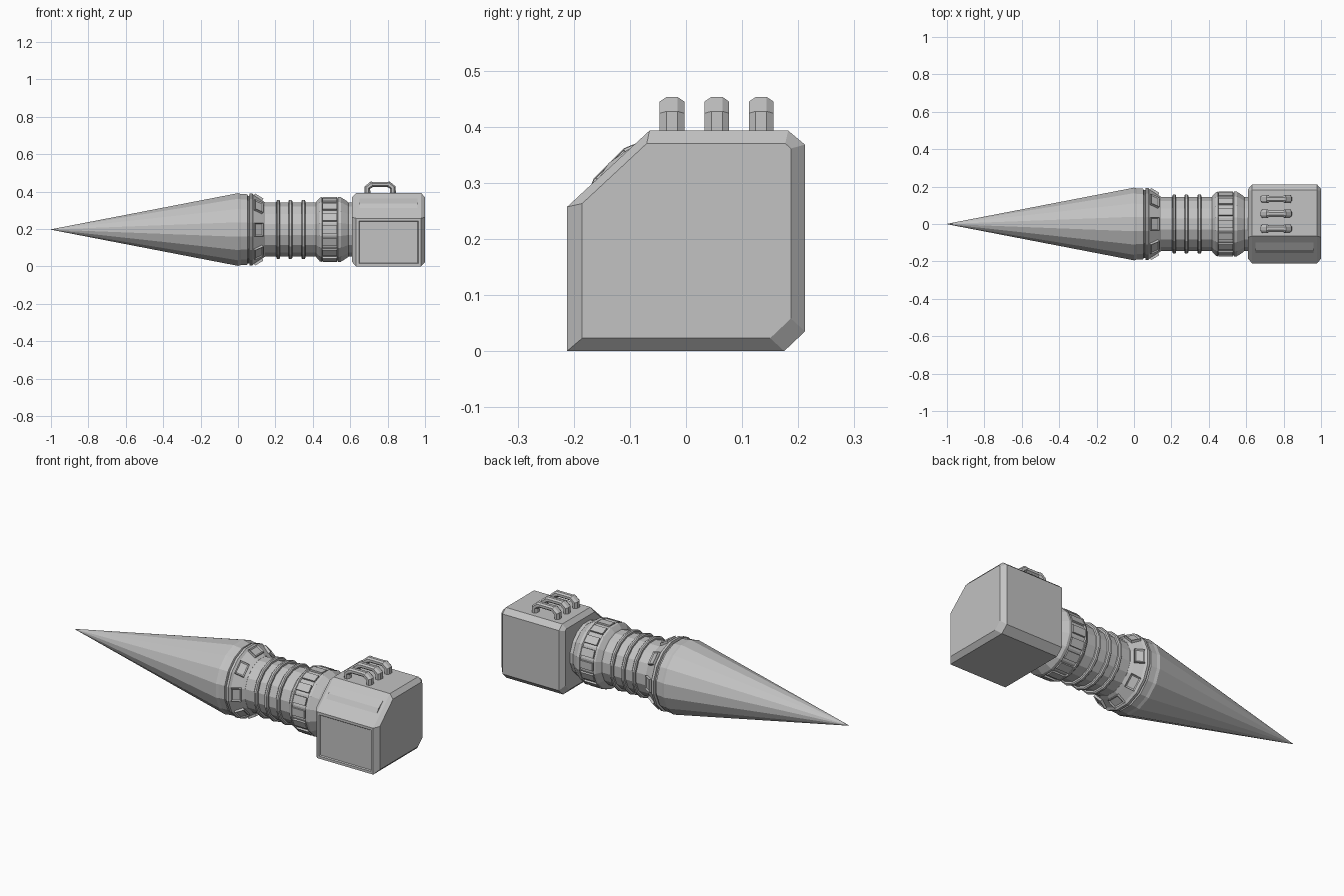
import bpy, bmesh, math
from mathutils import Matrix, Vector

if "Cube" in bpy.data.objects:
    bpy.data.objects.remove(bpy.data.objects["Cube"])

AXIS_Z = 0.197
grey = bpy.data.materials.new("plain_grey")
grey.diffuse_color = (0.54, 0.54, 0.54, 1)
grey.use_nodes = True
grey.node_tree.nodes["Principled BSDF"].inputs["Base Color"].default_value = grey.diffuse_color


def finish(name, bm):
    bmesh.ops.recalc_face_normals(bm, faces=bm.faces[:])
    me = bpy.data.meshes.new(name)
    bm.to_mesh(me)
    bm.free()
    me.materials.append(grey)
    ob = bpy.data.objects.new(name, me)
    bpy.context.collection.objects.link(ob)
    return ob


def loft(bm, rings):
    """Skin a list of equal-length point rings and cap both ends."""
    rows = [[bm.verts.new(p) for p in ring] for ring in rings]
    n = len(rows[0])
    for a, b in zip(rows, rows[1:]):
        for i in range(n):
            j = (i + 1) % n
            bm.faces.new((a[i], a[j], b[j], b[i]))
    bm.faces.new(rows[0])
    bm.faces.new(rows[-1])


def lathe(name, profile, sides=16):
    """Revolve (x, radius) points around the long axis."""
    bm = bmesh.new()
    rings = []
    for x, r in profile:
        angles = [2 * math.pi * (i + 0.5) / sides for i in range(sides)]
        rings.append([(x, r * math.cos(a), AXIS_Z + r * math.sin(a)) for a in angles])
    loft(bm, rings)
    return finish(name, bm)


def radial_plates(name, count, x, r, size, tilt=0.0, inset=0.0):
    """Ring of small plates around the long axis."""
    bm = bmesh.new()
    for i in range(count):
        m = (Matrix.Translation((0, 0, AXIS_Z))
             @ Matrix.Rotation(2 * math.pi * i / count, 4, 'X')
             @ Matrix.Translation((x, 0, r))
             @ Matrix.Rotation(tilt, 4, 'Y')
             @ Matrix.Diagonal((*size, 1)))
        out = bmesh.ops.create_cube(bm, size=1, matrix=m)
        up = (m.to_3x3() @ Vector((0, 0, 1))).normalized()
        if inset:
            faces = {f for v in out["verts"] for f in v.link_faces}
            top = max(faces, key=lambda f: f.calc_center_median().dot(up))
            bmesh.ops.inset_region(bm, faces=[top], thickness=inset, depth=0)
            bmesh.ops.translate(bm, verts=top.verts[:], vec=up * -0.005)
    return finish(name, bm)


# Long pointed cone
lathe("pointed_cone", [(-1.0, 0.001), (0.0, 0.198)])

# Collar behind the cone, with a groove and a tapered shoulder
lathe("collar", [(0.0, 0.198), (0.015, 0.194), (0.05, 0.192), (0.053, 0.184),
                 (0.06, 0.184), (0.063, 0.197), (0.076, 0.197), (0.085, 0.186),
                 (0.13, 0.158), (0.145, 0.148)])
radial_plates("shoulder_plates", 8, 0.108, 0.170, (0.052, 0.072, 0.022),
              math.radians(31), 0.010)

# Narrow neck with three raised hoops
lathe("neck", [(0.13, 0.147), (0.63, 0.147)])
for i, x in enumerate((0.215, 0.28, 0.35)):
    lathe(f"neck_hoop_{i + 1}", [(x - 0.011, 0.142), (x - 0.010, 0.156), (x - 0.005, 0.162),
                                 (x + 0.005, 0.162), (x + 0.010, 0.156), (x + 0.011, 0.142)])

# Ribbed drum
lathe("drum", [(0.415, 0.146), (0.42, 0.153), (0.437, 0.173), (0.448, 0.176), (0.452, 0.169),
               (0.53, 0.169), (0.534, 0.176), (0.55, 0.176), (0.585, 0.153), (0.592, 0.146)])
radial_plates("drum_slats", 16, 0.491, 0.168, (0.076, 0.042, 0.014))

# End block: chamfered profile with smaller end faces
outer = [(-0.212, 0), (0.175, 0), (0.212, 0.035), (0.212, 0.368),
         (0.182, 0.393), (-0.065, 0.393), (-0.212, 0.257)]
inner = [(-0.185, 0.023), (0.150, 0.023), (0.187, 0.058), (0.187, 0.361),
         (0.177, 0.370), (-0.070, 0.370), (-0.185, 0.263)]
bm = bmesh.new()
loft(bm, [[(x, y, z) for y, z in prof] for x, prof in
          ((0.61, inner), (0.632, outer), (0.978, outer), (1.0, inner))])
bmesh.ops.recalc_face_normals(bm, faces=bm.faces[:])
bm.normal_update()
front = [f for f in bm.faces if f.normal.y < -0.99]
bmesh.ops.inset_region(bm, faces=front, thickness=0.02, depth=0)
bmesh.ops.inset_region(bm, faces=front, thickness=0.006, depth=-0.006)
finish("end_block", bm)

# Low raised ridge on the block's slope
ridge = [(-0.157, 0.306), (-0.138, 0.335), (-0.100, 0.362), (-0.105, 0.352)]
bm = bmesh.new()
loft(bm, [[(x, y, z) for y, z in ridge] for x in (0.65, 0.96)])
finish("slope_ridge", bm)

# Three handles on top of the block: path of (x, z), in-plane normal angle, half sizes
half_path = [(0.692, 0.385, 180, 0.016, 0.022), (0.692, 0.421, 157, 0.016, 0.022),
             (0.714, 0.438, 112, 0.016, 0.022), (0.722, 0.438, 90, 0.014, 0.017)]
path = half_path + [(1.52 - x, z, 180 - a, h, w) for x, z, a, h, w in reversed(half_path)]
section = [(1, 0.45), (0.45, 1), (-0.45, 1), (-1, 0.45),
           (-1, -0.45), (-0.45, -1), (0.45, -1), (1, -0.45)]
for i, yc in enumerate((-0.025, 0.055, 0.134)):
    bm = bmesh.new()
    rings = []
    for x, z, deg, h, w in path:
        c, s = math.cos(math.radians(deg)), math.sin(math.radians(deg))
        rings.append([(x + u * h * c, yc + v * w, z + u * h * s) for u, v in section])
    loft(bm, rings)
    finish(f"top_handle_{i + 1}", bm)
